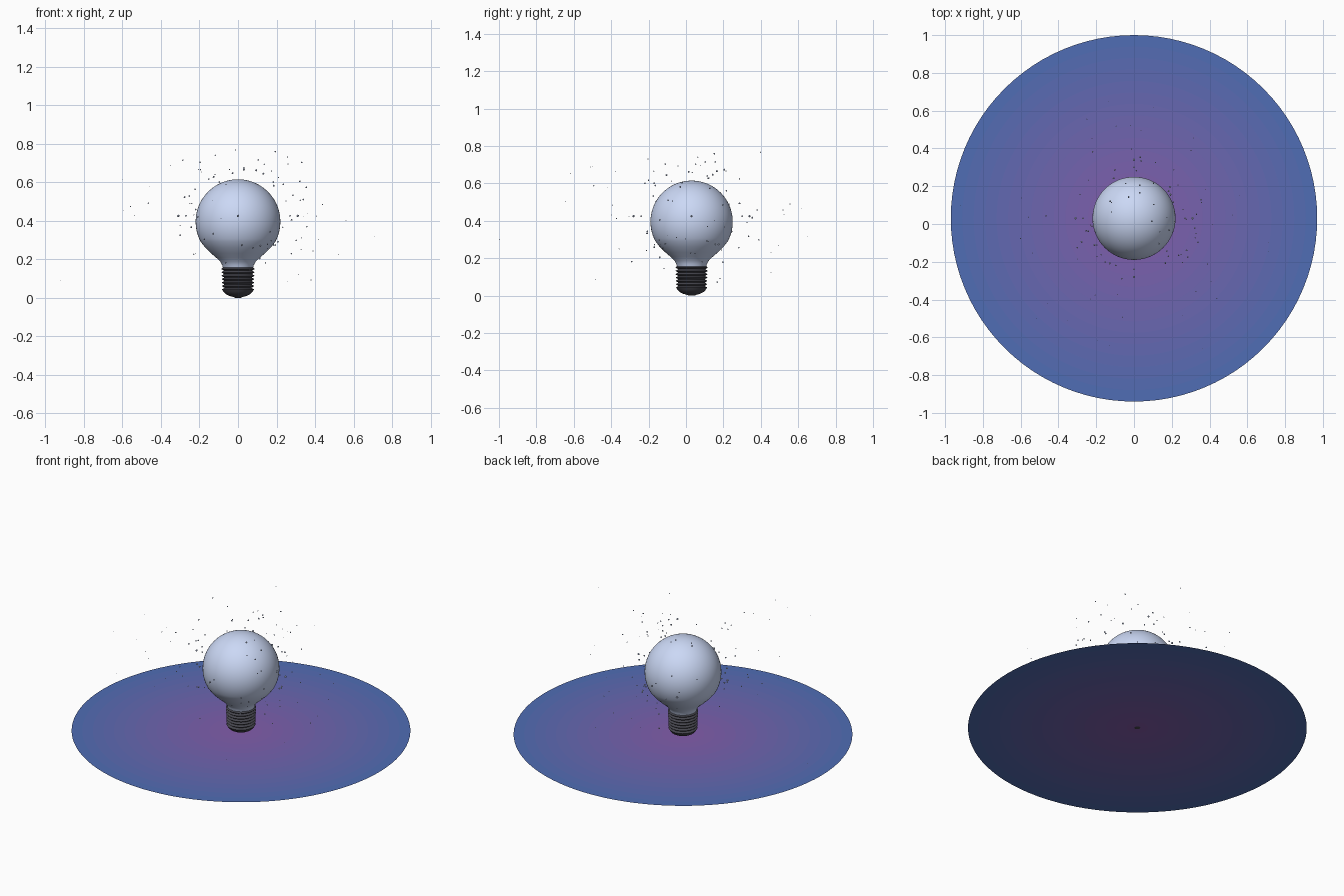
import bpy, bmesh, math, random
from mathutils import Vector, Matrix

if "Cube" in bpy.data.objects:
    bpy.data.objects.remove(bpy.data.objects["Cube"])

random.seed(4)
CY = 0.03  # bulb and disc sit slightly behind the origin


def material(name, rgb):
    m = bpy.data.materials.new(name)
    m.diffuse_color = (*rgb, 1)
    m.use_nodes = True
    m.node_tree.nodes["Principled BSDF"].inputs["Base Color"].default_value = m.diffuse_color
    return m


def finish(bm, name, mats, angle=40):
    me = bpy.data.meshes.new(name)
    bm.to_mesh(me)
    bm.free()
    ob = bpy.data.objects.new(name, me)
    bpy.context.collection.objects.link(ob)
    for m in mats:
        me.materials.append(m)
    bpy.ops.object.select_all(action='DESELECT')
    ob.select_set(True)
    bpy.context.view_layer.objects.active = ob
    bpy.ops.object.shade_smooth_by_angle(angle=math.radians(angle))
    return ob


def lathe(name, profile, mat, steps=64):
    bm = bmesh.new()
    vs = [bm.verts.new((r, 0, z)) for r, z in profile]
    edges = [bm.edges.new(p) for p in zip(vs, vs[1:])]
    bmesh.ops.spin(bm, geom=vs + edges, cent=(0, 0, 0), axis=(0, 0, 1),
                   angle=2 * math.pi, steps=steps, use_merge=False)
    bmesh.ops.remove_doubles(bm, verts=bm.verts, dist=1e-5)
    bmesh.ops.recalc_face_normals(bm, faces=bm.faces)
    bmesh.ops.translate(bm, verts=bm.verts, vec=(0, CY, 0))
    return finish(bm, name, [mat], 60)


pale = material("pale_glass", (0.60, 0.69, 0.92))
dark = material("dark_metal", (0.06, 0.06, 0.075))

# Glass globe with flared neck
globe = [(0.22 * math.sin(a), 0.395 + 0.22 * math.cos(a))
         for a in (math.radians(118) * i / 28 for i in range(29))]
neck = [(0.170, 0.260), (0.140, 0.231), (0.112, 0.207), (0.092, 0.187),
        (0.082, 0.170), (0.077, 0.150)]
lathe("glass_bulb", globe + neck, pale)

# Screw base: ribbed barrel with rounded contact end
ribs, sub = 6, 8
barrel = [(0.0, 0.157), (0.08, 0.157)]
for i in range(ribs * sub + 1):
    t = i / (ribs * sub)
    r = 0.080 - 0.003 * t + 0.006 * math.cos(2 * math.pi * ribs * t)
    barrel.append((r, 0.15 - 0.107 * t))
barrel += [(0.076, 0.032), (0.066, 0.021), (0.048, 0.011), (0.025, 0.004),
           (0.014, 0.0), (0.0, 0.0)]
lathe("screw_base", barrel, dark)

# Flat disc with a purple to blue radial gradient
bm = bmesh.new()
RINGS, N, R = 16, 96, 0.97
inner, outer = Vector((0.24, 0.105, 0.41)), Vector((0.075, 0.155, 0.46))
mats = [material(f"glow_{i}", inner.lerp(outer, (i + 0.5) / RINGS))
        for i in range(RINGS)]
loops = [[bm.verts.new((R * k / RINGS * math.cos(2 * math.pi * j / N),
                        CY + R * k / RINGS * math.sin(2 * math.pi * j / N), 0.001))
          for j in range(N)] for k in range(1, RINGS + 1)]
bm.faces.new(loops[0])
for k in range(1, RINGS):
    for j in range(N):
        n = (j + 1) % N
        f = bm.faces.new((loops[k - 1][j], loops[k][j], loops[k][n], loops[k - 1][n]))
        f.material_index = k
finish(bm, "ground_glow_disc", mats)

# Sparks floating around the globe, smaller further out
bm = bmesh.new()
centre = Vector((0, CY, 0.425))


def spark(p, r):
    bmesh.ops.create_icosphere(bm, subdivisions=1, radius=r,
                               matrix=Matrix.Translation(p))


for axis in ((1, 0, 0), (-1, 0, 0), (0, 1, 0), (0, -1, 0)):
    spark(centre + Vector(axis) * 0.31, 0.007)
    spark(centre + Vector(axis) * 0.27, 0.005)
made = 0
while made < 110:
    d = 0.25 + 0.55 * random.random() ** 1.7
    a = random.uniform(0, 2 * math.pi)
    s = random.uniform(-0.95, 0.95)
    c = math.sqrt(1 - s * s)
    p = centre + d * Vector((c * math.cos(a), c * math.sin(a), s))
    if 0.06 < p.z < 0.77:
        spark(p, max(0.0012, 0.006 - 0.008 * (d - 0.25)) * random.uniform(0.6, 1))
        made += 1
for p in ((-0.92, 0.1, 0.09), (0.71, -0.1, 0.32), (0.0, -0.9985, 0.3)):
    spark(Vector(p), 0.0015)
finish(bm, "floating_sparks", [pale])
